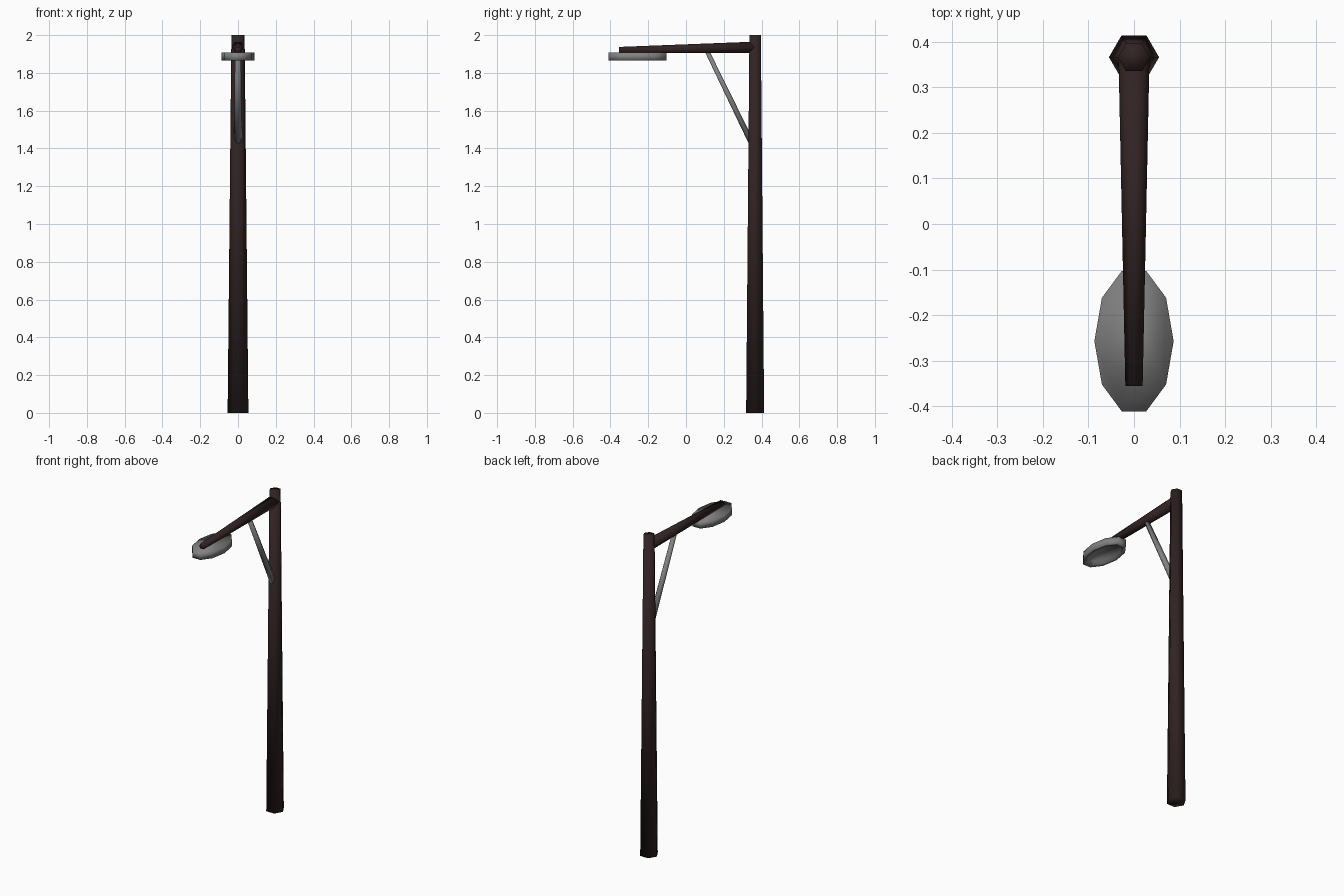
import bpy, bmesh, math
from mathutils import Vector

if "Cube" in bpy.data.objects:
    bpy.data.objects.remove(bpy.data.objects["Cube"])


def material(name, rgb):
    m = bpy.data.materials.new(name)
    m.diffuse_color = (*rgb, 1)
    m.use_nodes = True
    m.node_tree.nodes["Principled BSDF"].inputs["Base Color"].default_value = m.diffuse_color
    return m


brown = material("dark_brown_paint", (0.03, 0.016, 0.016))
grey = material("grey_metal", (0.22, 0.22, 0.22))


def finish(name, bm, mat):
    bmesh.ops.recalc_face_normals(bm, faces=bm.faces)
    for f in bm.faces:
        f.smooth = True
    me = bpy.data.meshes.new(name)
    bm.to_mesh(me)
    bm.free()
    me.materials.append(mat)
    ob = bpy.data.objects.new(name, me)
    bpy.context.collection.objects.link(ob)
    return ob


def loft(bm, rings):
    """Skin rings of points and cap both ends."""
    loops = [[bm.verts.new(p) for p in r] for r in rings]
    n = len(loops[0])
    for a, b in zip(loops, loops[1:]):
        for i in range(n):
            j = (i + 1) % n
            bm.faces.new((a[i], a[j], b[j], b[i]))
    bm.faces.new(loops[0])
    bm.faces.new(loops[-1])


def hex_bar(name, p, q, rp, rq, mat, squash=1.0):
    """Tapered six-sided bar in the yz plane, corners pointing to +-x."""
    p, q = Vector(p), Vector(q)
    side = Vector((1, 0, 0))
    up = (q - p).normalized().cross(side)
    bm = bmesh.new()
    loft(bm, [[c + side * r * math.cos(k * math.pi / 3)
               + up * r * squash * math.sin(k * math.pi / 3) for k in range(6)]
              for c, r in ((p, rp), (q, rq))])
    return finish(name, bm, mat)


# Post, arm and diagonal brace
hex_bar("post", (0, 0.366, 0), (0, 0.366, 2), 0.055, 0.035, brown)
hex_bar("arm", (0, 0.366, 1.936), (0, -0.355, 1.921), 0.034, 0.019, brown)
hex_bar("brace", (0, 0.347, 1.43), (0, 0.108, 1.922), 0.021, 0.016, grey, 0.85)


# Oval lamp head with a recessed underside
def oval(z, s):
    return [(0.087 * s * math.cos(k * math.pi / 5),
             -0.257 + 0.162 * s * math.sin(k * math.pi / 5), z) for k in range(10)]


bm = bmesh.new()
loft(bm, [oval(1.907, 1), oval(1.865, 1), oval(1.865, 0.83), oval(1.885, 0.78)])
finish("lamp_head", bm, grey)
